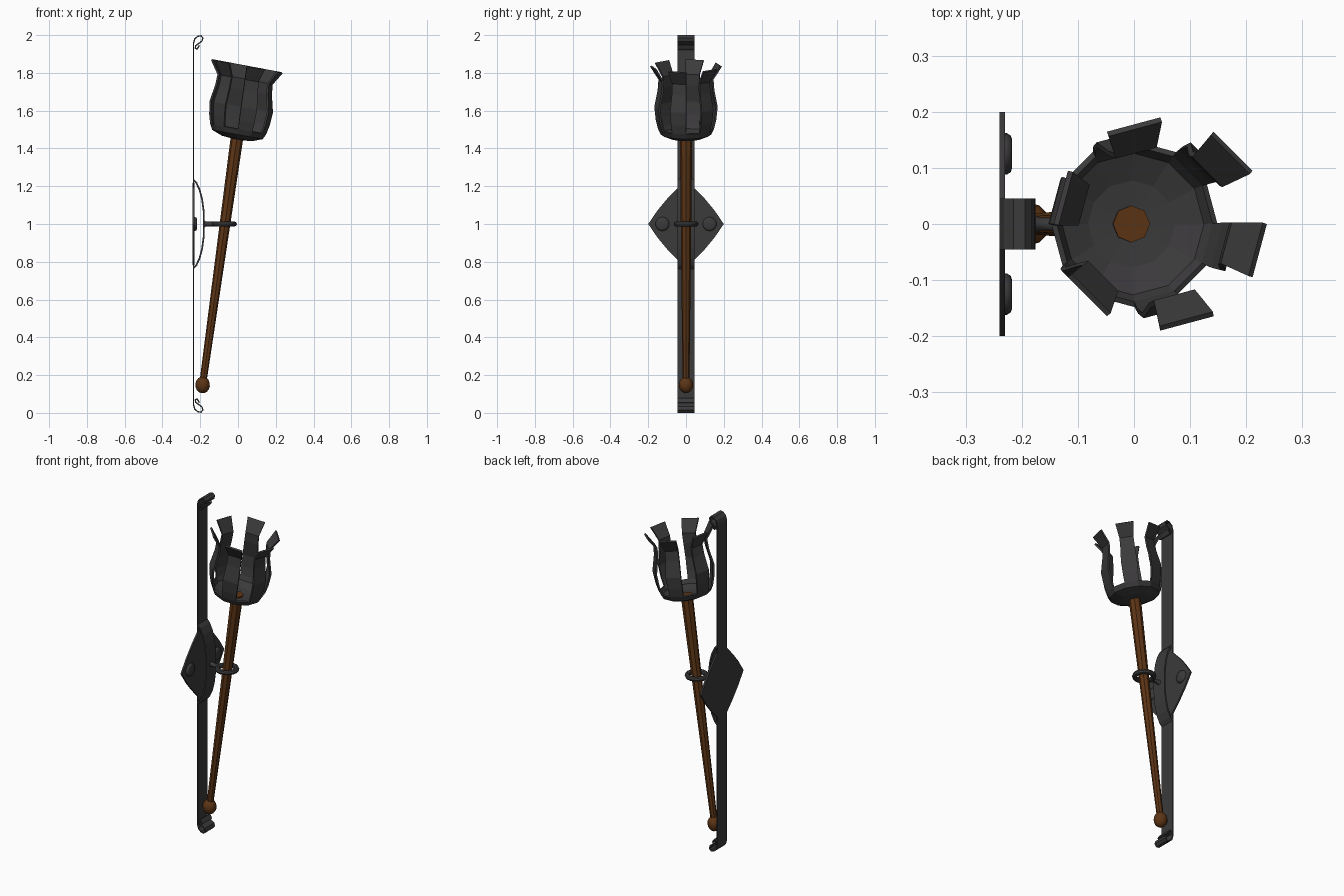
import bpy, bmesh, math
from mathutils import Matrix, Vector

if "Cube" in bpy.data.objects:
    bpy.data.objects.remove(bpy.data.objects["Cube"])

# Leaning frame of the torch: local z follows the shaft, discs tilt towards +x
LEAN = Matrix(((1, 0, 0.139, -0.208), (0, 1, 0, 0), (-0.186, 0, 1, 0), (0, 0, 0, 1)))


def material(name, color):
    m = bpy.data.materials.new(name)
    m.diffuse_color = (*color, 1)
    m.use_nodes = True
    m.node_tree.nodes["Principled BSDF"].inputs["Base Color"].default_value = m.diffuse_color
    return m


IRON = material("dark_iron", (0.045, 0.043, 0.045))
WOOD = material("dark_wood", (0.11, 0.036, 0.008))


def finish(name, bm, mat, smooth=False, matrix=None):
    me = bpy.data.meshes.new(name)
    if matrix:
        bm.transform(matrix)
    bm.to_mesh(me)
    bm.free()
    me.materials.append(mat)
    ob = bpy.data.objects.new(name, me)
    bpy.context.collection.objects.link(ob)
    if smooth:
        bpy.ops.object.select_all(action='DESELECT')
        ob.select_set(True)
        bpy.context.view_layer.objects.active = ob
        bpy.ops.object.shade_smooth_by_angle(angle=math.radians(40))
    return ob


def solidify(ob, thickness, offset):
    mod = ob.modifiers.new("thickness", 'SOLIDIFY')
    mod.thickness, mod.offset = thickness, offset
    mod.use_even_offset = True


def ribbon(name, path, half_width, thickness):
    """Flat iron strip following a path of (x, z) points."""
    bm = bmesh.new()
    rows = [[bm.verts.new((x, s * half_width, z)) for s in (-1, 1)] for x, z in path]
    for a, b in zip(rows, rows[1:]):
        bm.faces.new((a[0], a[1], b[1], b[0]))
    solidify(finish(name, bm, IRON), thickness, 0)


def lathe(name, profile, sides, mat, matrix, smooth=False):
    """Closed turned part; first and last profile points are (radius, height)."""
    bm = bmesh.new()
    rings = [[bm.verts.new((r * math.cos(k * math.tau / sides),
                            r * math.sin(k * math.tau / sides), h))
              for k in range(sides)] for r, h in profile]
    for a, b in zip(rings, rings[1:]):
        for k in range(sides):
            n = (k + 1) % sides
            bm.faces.new((a[k], a[n], b[n], b[k]))
    bm.faces.new(rings[0][::-1])
    bm.faces.new(rings[-1])
    return finish(name, bm, mat, smooth, matrix)


# Wall strap with a scroll at each end
scroll = [(-0.236, 1.955), (-0.229, 1.979), (-0.213, 1.994), (-0.196, 1.996),
          (-0.186, 1.985), (-0.191, 1.968), (-0.209, 1.955), (-0.224, 1.944),
          (-0.226, 1.931), (-0.217, 1.926), (-0.21, 1.936), (-0.205, 1.946)]
ribbon("wall_strap", [(x, 2 - z) for x, z in scroll[::-1]] + scroll, 0.045, 0.007)

# Bowed strap in front of the plate
half = [(-0.236, 1.235), (-0.22, 1.217), (-0.203, 1.18), (-0.19, 1.13), (-0.182, 1.07)]
ribbon("bowed_strap", half + [(-0.18, 1.0)] + [(x, 2 - z) for x, z in half[::-1]], 0.045, 0.009)

# Diamond back plate
q = [(0.2, 0), (0.15, 0.073), (0.1, 0.133), (0.045, 0.19), (0, 0.217)]
outline = q + [(-y, z) for y, z in q[-2::-1]]
outline += [(y, -z) for y, z in outline[-2:0:-1]]
bm = bmesh.new()
bm.faces.new([bm.verts.new((-0.24, y, 1 + z)) for y, z in outline])
solidify(finish("back_plate", bm, IRON), 0.01, 1)

# Rivets
for side, y in (("left", -0.125), ("right", 0.125)):
    lathe(side + "_rivet", [(0.037, 0), (0.037, 0.012), (0.033, 0.019), (0.025, 0.022)], 16, IRON,
          Matrix.Translation((-0.239, y, 1)) @ Matrix.Rotation(math.pi / 2, 4, 'Y'), True)

# Holding ring
bm = bmesh.new()
N, S = 20, 8
grid = [[bm.verts.new(((0.052 + 0.014 * math.cos(v)) * math.cos(u) - 0.072,
                       (0.052 + 0.014 * math.cos(v)) * math.sin(u),
                       1 + 0.014 * math.sin(v)))
         for v in [j * math.tau / S for j in range(S)]]
        for u in [i * math.tau / N for i in range(N)]]
for i in range(N):
    for j in range(S):
        a, b = grid[i], grid[(i + 1) % N]
        bm.faces.new((a[j], b[j], b[(j + 1) % S], a[(j + 1) % S]))
finish("holding_ring", bm, IRON, True)

# Stem joining ring and bowed strap
lathe("ring_stem", [(0.018, 0), (0.012, 0.01), (0.012, 0.055)], 8, IRON,
      Matrix.Translation((-0.179, 0, 1)) @ Matrix.Rotation(math.pi / 2, 4, 'Y'), True)

# Wooden shaft and end knob
lathe("shaft", [(0.018, 0.15), (0.033, 1.465)], 8, WOOD, LEAN)
bm = bmesh.new()
bmesh.ops.create_uvsphere(bm, u_segments=12, v_segments=8, radius=1)
finish("end_knob", bm, WOOD, True,
       LEAN @ Matrix.Translation((0, 0, 0.148)) @ Matrix.Diagonal((0.038, 0.038, 0.044, 1)))

# Cup: twelve-sided dish with every other side drawn up into a flared prong
profile = [(0.08, 1.453), (0.134, 1.474), (0.148, 1.502), (0.16, 1.55), (0.168, 1.62),
           (0.15, 1.71), (0.146, 1.765), (0.19, 1.833)]
bm = bmesh.new()
rings = [[bm.verts.new((r * math.cos(k * math.pi / 6), r * math.sin(k * math.pi / 6), h))
          for k in range(12)] for r, h in profile]
centre = bm.verts.new((0, 0, 1.446))
for k in range(12):
    n = (k + 1) % 12
    bm.faces.new((centre, rings[0][n], rings[0][k]))
    for i in range(len(profile) - 1):
        if i < 2 or k % 2:
            bm.faces.new((rings[i][k], rings[i][n], rings[i + 1][n], rings[i + 1][k]))
solidify(finish("torch_cup", bm, IRON, False, LEAN), 0.01, -1)
